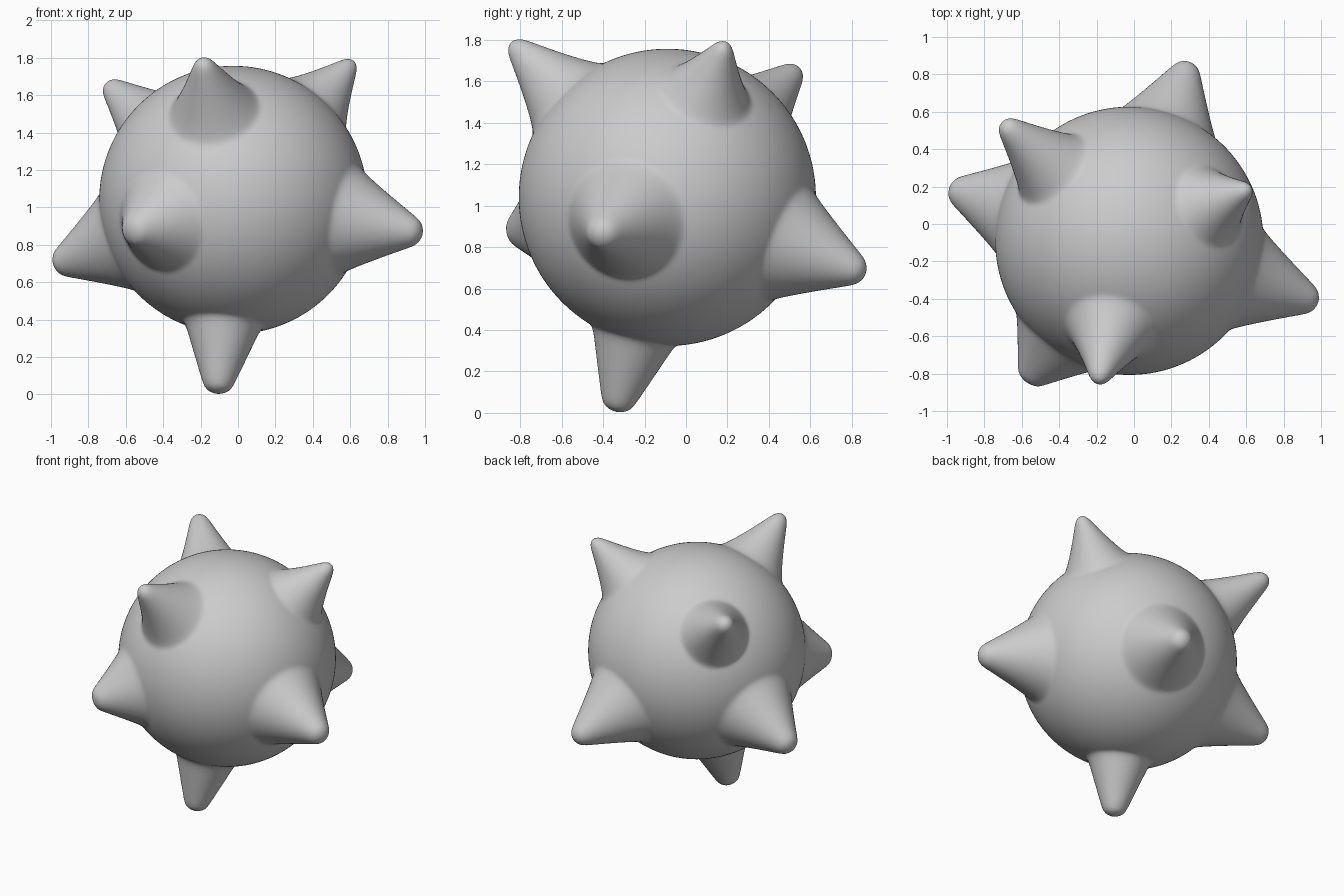
import bpy, bmesh
from mathutils import Vector

if "Cube" in bpy.data.objects:
    bpy.data.objects.remove(bpy.data.objects["Cube"])

CENTRE = Vector((-0.025, -0.09, 1.04))
R = 0.717

# Spikes: tip point, base half-angle (radians), tip radius, side curve power
SPIKES = [
    ((0.985, -0.42, 0.86), 0.42, 0.072, 1.2),    # right
    ((-0.985, 0.19, 0.69), 0.42, 0.072, 1.2),    # left
    ((-0.11, -0.34, 0.005), 0.29, 0.075, 1.0),   # bottom
    ((-0.19, -0.845, 1.79), 0.35, 0.052, 1.3),   # upper front
    ((0.62, 0.19, 1.785), 0.32, 0.045, 1.3),     # upper right
    ((-0.70, 0.54, 1.66), 0.32, 0.058, 1.2),     # upper back left
    ((-0.575, -0.845, 0.87), 0.39, 0.072, 1.2),  # lower front left
    ((0.295, 0.865, 0.67), 0.42, 0.068, 1.2),    # lower back
]


def pull_spike(p, tip, width, tip_radius, power):
    """Draw a point on the ball out towards the tip of one spike."""
    shrink = 0.95
    axis = (tip - CENTRE).normalized()
    t = (p - CENTRE).angle(axis) / width
    if t >= 1:
        return None
    t0 = tip_radius / (width * R * shrink)
    if t < t0:
        lift = 1 - 0.08 * (t / t0) ** 2
    else:
        lift = 0.92 * ((1 - t) / (1 - t0)) ** power
    base = CENTRE + axis * R
    return p.lerp(tip + (p - base) * shrink, lift)


# Ball with the spikes pulled out of its surface
bm = bmesh.new()
bmesh.ops.create_icosphere(bm, subdivisions=7, radius=R)
for v in bm.verts:
    p = v.co + CENTRE
    for tip, width, tip_radius, power in SPIKES:
        q = pull_spike(p, Vector(tip), width, tip_radius, power)
        if q is not None:
            p = q
            break
    v.co = p
for f in bm.faces:
    f.smooth = True

# Light smoothing rounds the tips and blends the bases
for _ in range(3):
    bmesh.ops.smooth_vert(bm, verts=bm.verts, factor=0.5,
                          use_axis_x=True, use_axis_y=True, use_axis_z=True)

mesh = bpy.data.meshes.new("spiked_ball")
bm.to_mesh(mesh)
bm.free()
ball = bpy.data.objects.new("spiked_ball", mesh)
bpy.context.collection.objects.link(ball)
